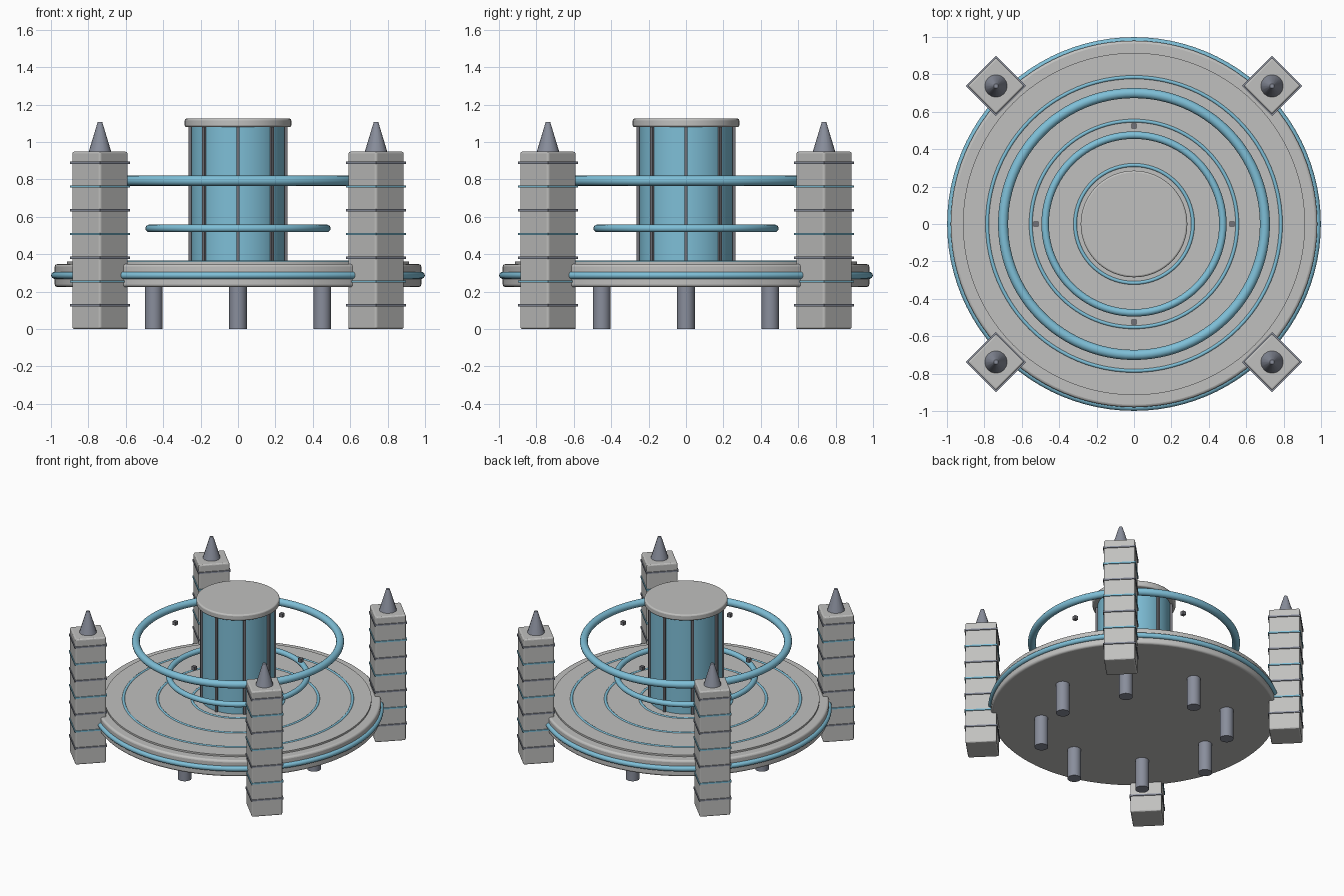
import bpy
from math import pi, sin, cos, radians

cube = bpy.data.objects.get("Cube")
if cube:
    bpy.data.objects.remove(cube, do_unlink=True)


def material(name, rgb):
    m = bpy.data.materials.new(name)
    m.use_nodes = True
    color = (*rgb, 1)
    m.diffuse_color = color
    m.node_tree.nodes["Principled BSDF"].inputs["Base Color"].default_value = color
    return m


STONE = material("light grey", (0.53, 0.53, 0.52))
BLUE = material("sky blue", (0.21, 0.52, 0.68))
METAL = material("blue grey", (0.25, 0.27, 0.33))
DARK = material("dark grey", (0.17, 0.17, 0.19))


def finish(name, mat, bevel=0, smooth=True):
    ob = bpy.context.object
    ob.name = name
    ob.data.materials.append(mat)
    if smooth:
        bpy.ops.object.shade_smooth_by_angle(angle=radians(35))
    if bevel:
        mod = ob.modifiers.new("bevel", "BEVEL")
        mod.width = bevel
        mod.segments = 3
        mod.limit_method = "ANGLE"
    return ob


def cylinder(name, mat, r, z0, z1, x=0, y=0, sides=96, bevel=0, top=None):
    bpy.ops.mesh.primitive_cone_add(
        vertices=sides, radius1=r, radius2=r if top is None else top,
        depth=z1 - z0, location=(x, y, (z0 + z1) / 2))
    return finish(name, mat, bevel)


def box(name, mat, size, x, y, z, turn=0, bevel=0):
    bpy.ops.mesh.primitive_cube_add(size=1, location=(x, y, z), rotation=(0, 0, turn))
    bpy.context.object.scale = size
    bpy.ops.object.transform_apply(location=False, rotation=False, scale=True)
    return finish(name, mat, bevel, smooth=False)


def ring(name, mat, major, minor, z):
    bpy.ops.mesh.primitive_torus_add(
        major_segments=96, minor_segments=16, major_radius=major,
        minor_radius=minor, location=(0, 0, z))
    return finish(name, mat)


# Round platform, deck plate and rim
cylinder("platform", STONE, 0.98, 0.225, 0.347, bevel=0.014)
cylinder("deck_plate", STONE, 0.915, 0.34, 0.36)
ring("rim_ring", BLUE, 0.98, 0.019, 0.287)
for i, radius in enumerate((0.315, 0.552, 0.785)):
    ring(f"deck_ring_{i + 1}", BLUE, radius, 0.01, 0.356)

# Central core with cap and upright struts
cylinder("core", BLUE, 0.25, 0.35, 1.085)
cylinder("core_cap", STONE, 0.285, 1.08, 1.125, bevel=0.01)
for i in range(8):
    a = i * pi / 4
    box(f"core_strut_{i + 1}", DARK, (0.018, 0.018, 0.73),
        0.255 * cos(a), 0.255 * sin(a), 0.72, a)

# Floating rings and the four small blocks inside the upper one
ring("lower_floating_ring", BLUE, 0.475, 0.02, 0.538)
ring("upper_floating_ring", BLUE, 0.70, 0.027, 0.793)
for i in range(4):
    a = i * pi / 2
    box(f"floating_block_{i + 1}", DARK, (0.027, 0.027, 0.027),
        0.525 * cos(a), 0.525 * sin(a), 0.793)

# Support legs
for i in range(8):
    a = i * pi / 4
    cylinder(f"leg_{i + 1}", METAL, 0.047, 0, 0.235,
             0.637 * cos(a), 0.637 * sin(a), sides=32)

# Four corner towers with bands and spires
for side, sx in (("right", -1), ("left", 1)):
    for end, sy in (("front", -1), ("back", 1)):
        x, y = sx * 0.738, sy * 0.738
        tag = f"{end}_{side}"
        box(f"tower_{tag}", STONE, (0.214, 0.214, 0.948), x, y, 0.474, pi / 4, 0.01)
        for i in range(7):
            box(f"tower_band_{tag}_{i + 1}", BLUE if i % 2 else METAL,
                (0.227, 0.227, 0.011), x, y, 0.127 + i * 0.127, pi / 4)
        cylinder(f"spire_{tag}", METAL, 0.061, 0.945, 1.107, x, y, sides=16, top=0.012)
